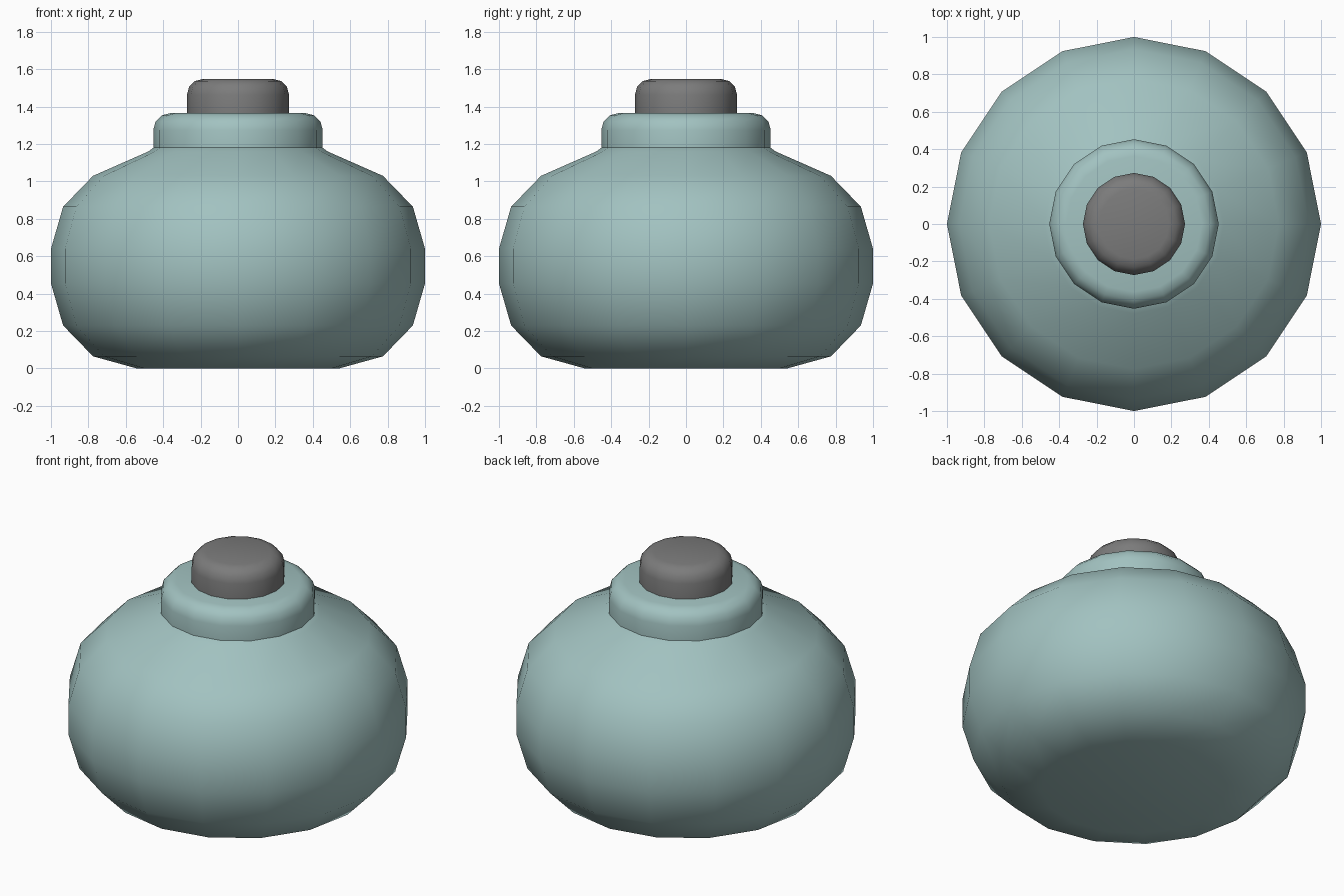
import bpy, bmesh, math

cube = bpy.data.objects.get("Cube")
if cube:
    bpy.data.objects.remove(cube, do_unlink=True)

SIDES = 16


def material(name, rgb):
    mat = bpy.data.materials.new(name)
    mat.use_nodes = True
    color = (*rgb, 1)
    mat.diffuse_color = color
    mat.node_tree.nodes["Principled BSDF"].inputs["Base Color"].default_value = color
    return mat


def lathe(name, profile, mat):
    """Revolve (radius, height) points, bottom to top, into a closed solid."""
    bm = bmesh.new()
    rings = []
    for r, z in profile:
        angles = [2 * math.pi * i / SIDES for i in range(SIDES)]
        rings.append([bm.verts.new((r * math.cos(a), r * math.sin(a), z)) for a in angles])
    for low, high in zip(rings, rings[1:]):
        for i in range(SIDES):
            j = (i + 1) % SIDES
            bm.faces.new((low[i], low[j], high[j], high[i]))
    bm.faces.new(rings[0][::-1])
    bm.faces.new(rings[-1])
    mesh = bpy.data.meshes.new(name)
    bm.to_mesh(mesh)
    bm.free()
    mesh.materials.append(mat)
    obj = bpy.data.objects.new(name, mesh)
    bpy.context.collection.objects.link(obj)
    bpy.ops.object.select_all(action="DESELECT")
    obj.select_set(True)
    bpy.context.view_layer.objects.active = obj
    bpy.ops.object.shade_smooth_by_angle(angle=math.radians(60))
    return obj


def rounded_disc(name, radius, bottom, top, bevel, mat):
    """Straight-sided disc with a rounded upper rim."""
    profile = [(radius, bottom)]
    for step in range(4):
        a = math.radians(30 * step)
        profile.append((radius - bevel * (1 - math.cos(a)), top - bevel * (1 - math.sin(a))))
    return lathe(name, profile, mat)


teal = material("pale_teal", (0.36, 0.54, 0.53))
grey = material("mid_grey", (0.2, 0.2, 0.2))

# Squat rounded body with a flat base and sloping shoulder
lathe("body", [(0.54, 0), (0.775, 0.065), (0.935, 0.23), (1, 0.455), (1, 0.64),
               (0.935, 0.865), (0.775, 1.03), (0.48, 1.16), (0.44, 1.19)], teal)

# Stepped neck and the button on top
rounded_disc("collar", 0.453, 1.18, 1.365, 0.09, teal)
rounded_disc("top_button", 0.273, 1.36, 1.548, 0.085, grey)
